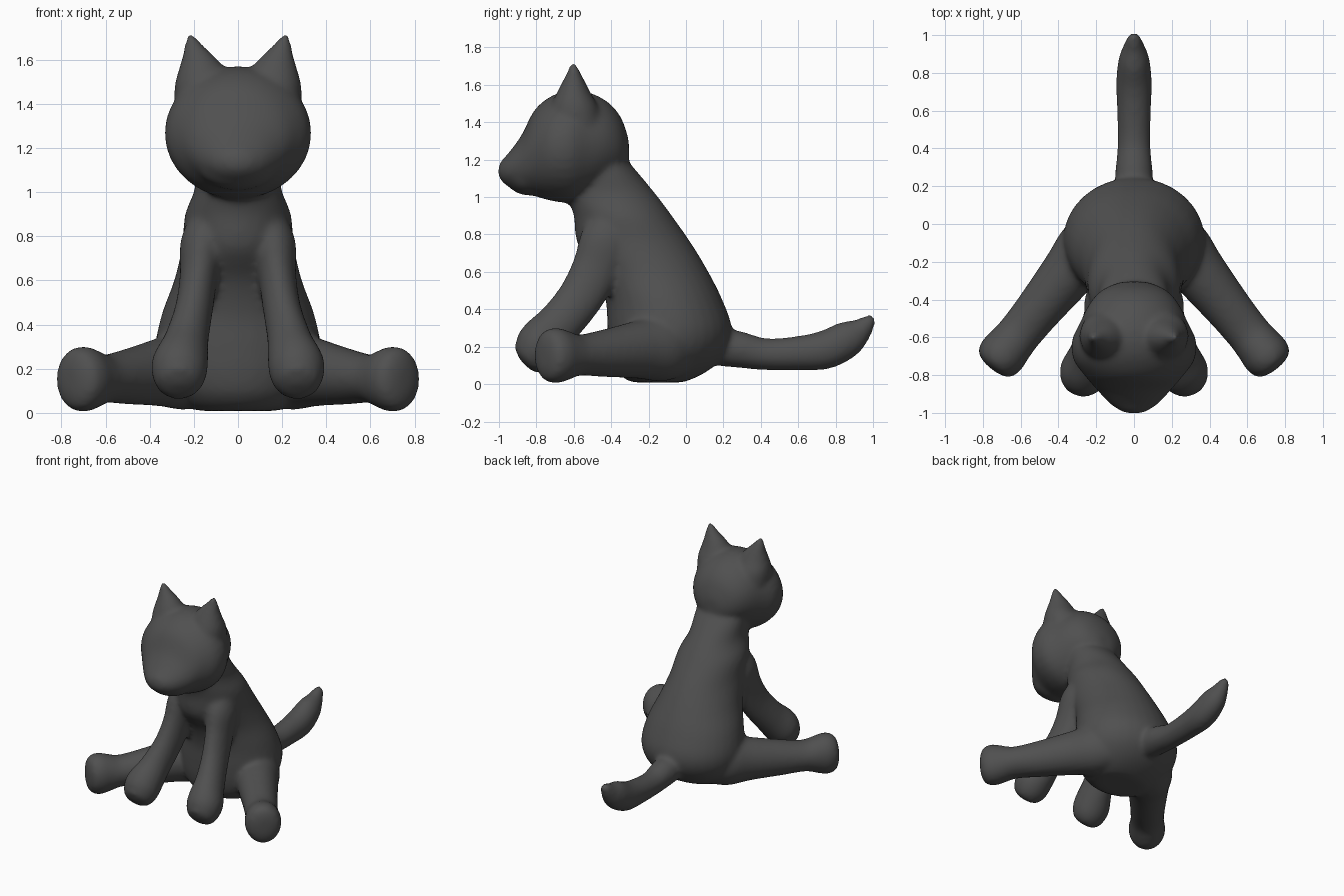
import bpy, bmesh, math
from mathutils import Matrix, Vector

cube = bpy.data.objects.get("Cube")
if cube:
    bpy.data.objects.remove(cube, do_unlink=True)

fur = bpy.data.materials.new("charcoal_grey")
fur.use_nodes = True
GREY = (0.08, 0.08, 0.08, 1.0)
fur.diffuse_color = GREY
fur.node_tree.nodes["Principled BSDF"].inputs["Base Color"].default_value = GREY
SIDES, STEPS = 32, 5


def finish(bm, name):
    bmesh.ops.recalc_face_normals(bm, faces=bm.faces)
    mesh = bpy.data.meshes.new(name)
    bm.to_mesh(mesh)
    bm.free()
    mesh.materials.append(fur)
    mesh.shade_smooth()
    obj = bpy.data.objects.new(name, mesh)
    bpy.context.collection.objects.link(obj)
    return obj


def spline(a, b, c, d, t):
    return b + 0.5 * t * (c - a + t * (2 * a - 5 * b + 4 * c - d + t * (3 * (b - c) + d - a)))


def loft(bm, stations, side, flat=None, mirror=1):
    """Skin of ellipses; station = (x, y, z, half width along side, half depth).
    flat fixes the depth direction, otherwise it is square to the path."""
    pts = [Vector(s) for s in stations]
    pts = [pts[0]] + pts + [pts[-1]]
    rows = []
    for i in range(1, len(pts) - 2):
        for k in range(STEPS):
            rows.append(spline(*pts[i - 1:i + 3], k / STEPS))
    rows.append(pts[-1])
    rings = []
    u = Vector(side)
    for i, r in enumerate(rows):
        path = (rows[min(i + 1, len(rows) - 1)] - rows[max(i - 1, 0)])[:3]
        v = Vector(flat) if flat else Vector(path).cross(u).normalized()
        ring = []
        for k in range(SIDES):
            a = math.tau * k / SIDES
            p = Vector(r[:3]) + u * max(r[3], .002) * math.cos(a) + v * max(r[4], .002) * math.sin(a)
            p.x *= mirror
            ring.append(bm.verts.new(p))
        rings.append(ring)
    for low, high in zip(rings, rings[1:]):
        for k in range(SIDES):
            n = (k + 1) % SIDES
            bm.faces.new((low[k], low[n], high[n], high[k]))
    bm.faces.new(rings[0])
    bm.faces.new(rings[-1])


def ball(bm, center, radii):
    place = Matrix.Translation(center) @ Matrix.Diagonal((*radii, 1))
    bmesh.ops.create_uvsphere(bm, u_segments=24, v_segments=16, radius=1, matrix=place)


X, Y, Z = (1, 0, 0), (0, 1, 0), (0, 0, 1)
skin = bmesh.new()

# pear-shaped body: height, back y, front y, half width
body = [(.01, -.1, -.18, .05), (.015, .0, -.3, .2), (.08, .13, -.38, .29),
        (.18, .22, -.41, .355), (.3, .245, -.42, .375), (.45, .195, -.43, .345),
        (.6, .12, -.48, .29), (.75, .03, -.58, .255), (.9, -.075, -.6, .24),
        (1.02, -.165, -.63, .195), (1.18, -.3, -.58, .18), (1.28, -.4, -.5, .06)]
loft(skin, [(0, (b + f) / 2, z, w, (b - f) / 2) for z, b, f, w in body], X, Y)

# head: y, top, bottom, half width
head = [(-.305, 1.27, 1.22, .02), (-.31, 1.32, 1.17, .08), (-.35, 1.43, 1.12, .17),
        (-.42, 1.51, 1.07, .235), (-.52, 1.56, 1.0, .285), (-.62, 1.57, .97, .33),
        (-.72, 1.54, .98, .32), (-.81, 1.465, 1.005, .255), (-.88, 1.33, 1.025, .195),
        (-.95, 1.235, 1.055, .13), (-.99, 1.19, 1.09, .07), (-1.005, 1.15, 1.12, .02)]
loft(skin, [(0, y, (t + b) / 2, w, (t - b) / 2) for y, t, b, w in head], X, Z)

# muzzle
ball(skin, (0, -.84, 1.12), (.18, .13, .112))

# tail
tail = [(.08, .2, .09, .09), (.25, .19, .1, .1), (.42, .16, .087, .085),
        (.6, .165, .09, .092), (.75, .185, .095, .104), (.87, .245, .082, .097),
        (.94, .295, .055, .063), (.99, .35, .03, .03), (1.005, .366, 0, 0)]
loft(skin, [(0, y, z, w, d) for y, z, w, d in tail], X)

# hind legs run outward: distance along leg, height, half width, half height
hind = [(.1, .19, .13, .14), (.25, .195, .165, .18), (.42, .185, .145, .155),
        (.65, .165, .125, .127), (.82, .155, .117, .11), (.91, .153, .122, .133),
        (.98, .153, .128, .149), (1.04, .153, .108, .13), (1.065, .153, .05, .07),
        (1.068, .153, 0, 0)]
along, across = Vector((.63, -.78, 0)), Vector((.78, .63, 0))
hind_path = [(*(along * s + across * .108 + Vector((0, 0, z))), w, h) for s, z, w, h in hind]

# front legs from shoulder to paw
front = [(.12, -.37, .92, .08, .09), (.155, -.42, .78, .105, .14), (.177, -.48, .62, .087, .13),
         (.2, -.56, .47, .087, .122), (.235, -.67, .33, .102, .12), (.262, -.76, .235, .127, .13),
         (.266, -.812, .172, .122, .122), (.268, -.857, .133, .092, .092),
         (.268, -.873, .12, .04, .04), (.268, -.876, .117, 0, 0)]

ear = [(.165, -.59, 1.38, .12, .14), (.165, -.595, 1.48, .123, .125), (.163, -.6, 1.55, .108, .095),
       (.177, -.6, 1.61, .077, .065), (.198, -.6, 1.66, .045, .04), (.214, -.602, 1.705, .022, .02),
       (.218, -.603, 1.722, 0, 0)]

for m in (1, -1):
    loft(skin, hind_path, across, Z, m)
    loft(skin, front, X, None, m)
    loft(skin, ear, X, Y, m)

# one continuous coat over all the limbs
coat = finish(skin, "seated_cat_body")
merge = coat.modifiers.new("merge_parts", 'REMESH')
merge.mode = 'VOXEL'
merge.voxel_size = .016
merge.use_smooth_shade = True
soften = coat.modifiers.new("soften_joins", 'SMOOTH')
soften.factor = .5
soften.iterations = 10

# faint nose and eyes
nose = bmesh.new()
ball(nose, (0, -.96, 1.155), (.045, .036, .03))
finish(nose, "nose")
for label, m in (("left", 1), ("right", -1)):
    eye = bmesh.new()
    ball(eye, (m * .11, -.82, 1.3), (.035, .035, .03))
    finish(eye, label + "_eye")
